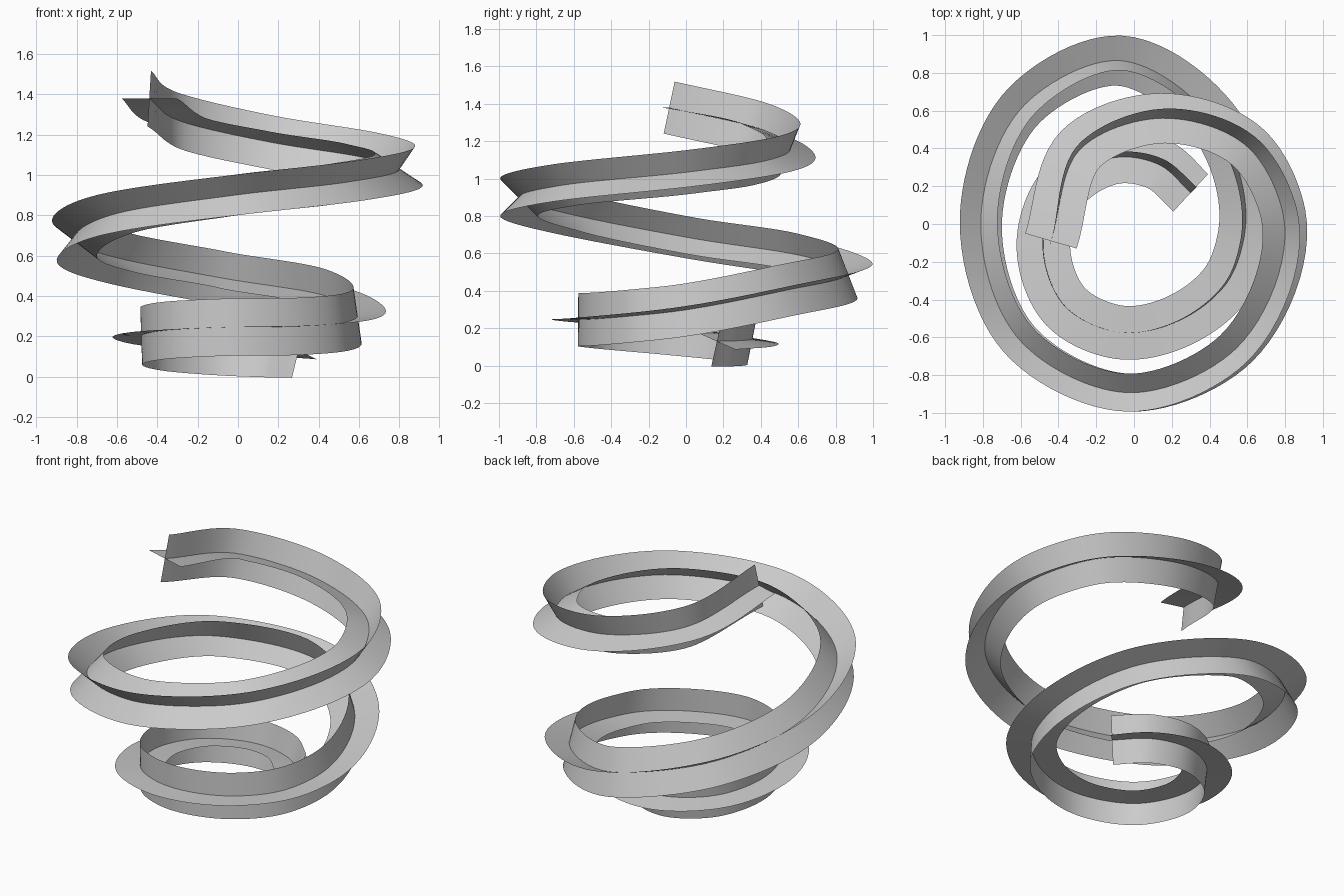
import bpy, math
from mathutils import Vector

if "Cube" in bpy.data.objects:
    bpy.data.objects.remove(bpy.data.objects["Cube"])

# Path of the rising spiral: x, y, z, roll of the cross section in degrees
PATH = [
    (0.30, 0.165, 0.13, -18), (0.14, 0.31, 0.135, -15), (-0.07, 0.355, 0.145, -11),
    (-0.37, 0.20, 0.17, -6), (-0.48, -0.10, 0.20, -2), (-0.36, -0.44, 0.23, -1),
    (-0.08, -0.573, 0.245, 0), (0.30, -0.48, 0.25, 2), (0.50, -0.30, 0.265, 4),
    (0.585, -0.06, 0.29, 7), (0.44, 0.52, 0.40, 14), (-0.08, 0.865, 0.49, 21),
    (-0.58, 0.63, 0.585, 30), (-0.81, 0.04, 0.68, 38), (-0.60, -0.62, 0.81, 42),
    (-0.02, -0.893, 0.90, 45), (0.54, -0.66, 0.965, 50), (0.79, 0.05, 1.04, 57),
    (0.61, 0.40, 1.09, 62), (0.15, 0.56, 1.165, 69), (-0.28, 0.40, 1.265, 80),
    (-0.44, -0.09, 1.38, 90),
]
HALF_WIDTH = 0.142
STEPS = 12


def smooth_path(points):
    """Catmull-Rom samples with knots spaced by chord length."""
    p = [Vector(q) for q in points]
    p = [p[0] * 2 - p[1]] + p + [p[-1] * 2 - p[-2]]
    out = []
    for i in range(1, len(p) - 2):
        d0, d1, d2 = ((p[k + 1].xyz - p[k].xyz).length for k in (i - 1, i, i + 1))
        m1 = ((p[i] - p[i - 1]) / d0 * d1 + (p[i + 1] - p[i]) / d1 * d0) / (d0 + d1) * d1
        m2 = ((p[i + 1] - p[i]) / d1 * d2 + (p[i + 2] - p[i + 1]) / d2 * d1) / (d1 + d2) * d1
        last = i == len(p) - 3
        for s in range(STEPS + last):
            t = s / STEPS
            out.append(p[i] * (2*t**3 - 3*t*t + 1) + m1 * (t**3 - 2*t*t + t)
                       + p[i + 1] * (3*t*t - 2*t**3) + m2 * (t**3 - t*t))
    return out


def ribbon(name, samples, turn):
    """Sweep a flat strip along the samples, rolled by the path angle plus turn."""
    verts = []
    n = len(samples)
    for i, s in enumerate(samples):
        tangent = (samples[min(i + 1, n - 1)].xyz - samples[max(i - 1, 0)].xyz).normalized()
        side = tangent.cross(Vector((0, 0, 1))).normalized()
        up = side.cross(tangent)
        a = math.radians(s.w + turn)
        arm = (side * math.cos(a) + up * math.sin(a)) * HALF_WIDTH
        verts += [s.xyz - arm, s.xyz + arm]
    faces = [(2*i, 2*i + 1, 2*i + 3, 2*i + 2) for i in range(n - 1)]
    mesh = bpy.data.meshes.new(name)
    mesh.from_pydata(verts, [], faces)
    mesh.polygons.foreach_set("use_smooth", [True] * len(faces))
    obj = bpy.data.objects.new(name, mesh)
    bpy.context.collection.objects.link(obj)


# Two crossed strips make the plus-shaped section
samples = smooth_path(PATH)
ribbon("flat_ribbon", samples, 0)
ribbon("upright_ribbon", samples, 90)
